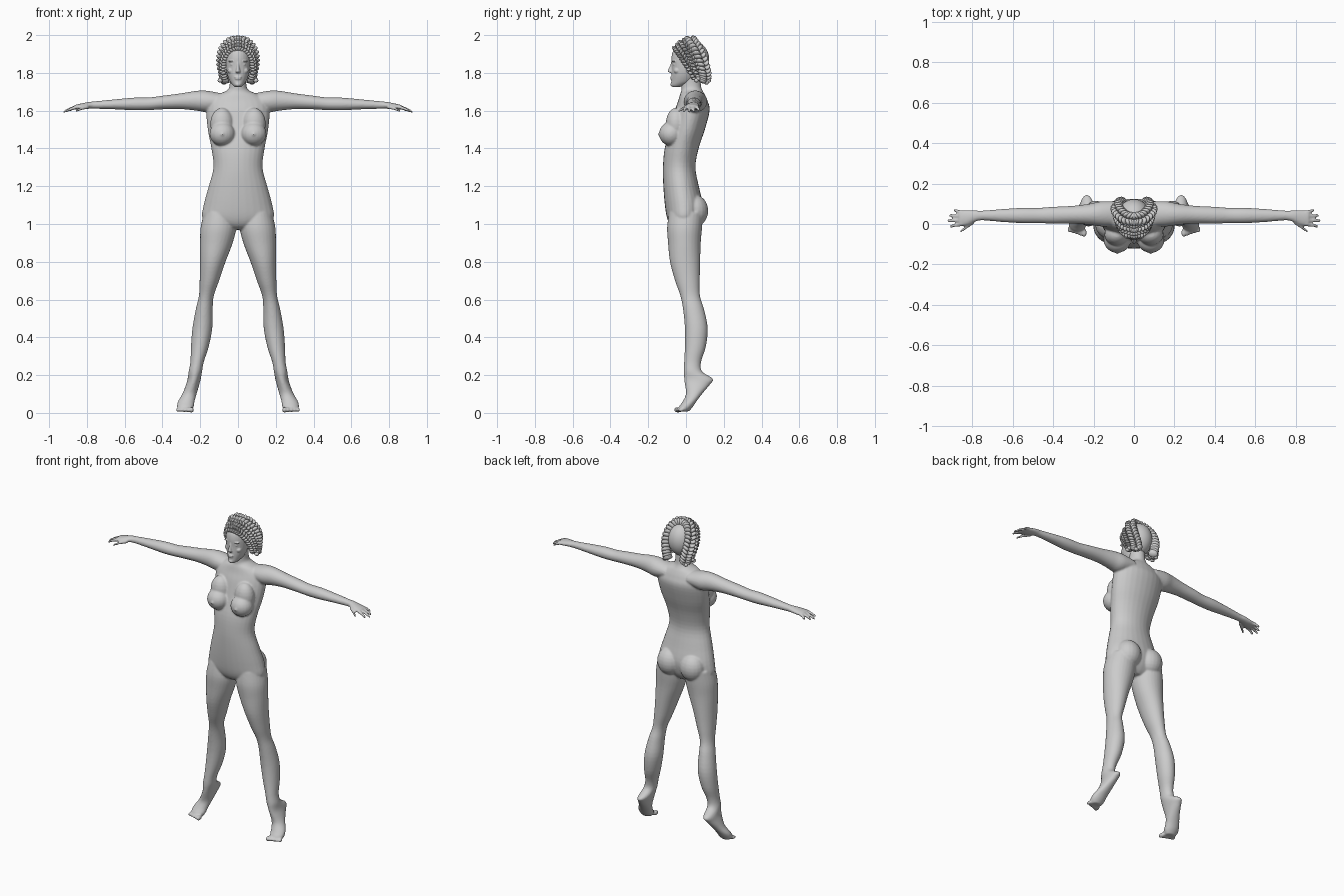
import bpy, bmesh, math
from mathutils import Matrix, Vector


def spline(pts, steps):
    """Catmull-Rom interpolation of equal-length tuples."""
    out = []
    for i in range(len(pts) - 1):
        p0, p1, p2, p3 = (pts[max(i - 1, 0)], pts[i], pts[i + 1], pts[min(i + 2, len(pts) - 1)])
        for k in range(steps):
            t = k / steps
            out.append(tuple(0.5 * (2 * b + (c - a) * t + (2 * a - 5 * b + 4 * c - d) * t * t
                                    + (3 * b - a - 3 * c + d) * t ** 3)
                             for a, b, c, d in zip(p0, p1, p2, p3)))
    return out + [tuple(pts[-1])]


def loft(bm, rings, axis='z', s=1, n=28, steps=4):
    """Closed oval loft; each ring is (position, a0, a1, b0, b1)."""
    loops = []
    for t, a0, a1, b0, b1 in spline(rings, steps):
        loop = []
        for k in range(n):
            w = 2 * math.pi * k / n
            a = (a0 + a1) / 2 + (a1 - a0) / 2 * math.cos(w)
            b = (b0 + b1) / 2 + (b1 - b0) / 2 * math.sin(w)
            loop.append(bm.verts.new((s * a, b, t) if axis == 'z' else (s * t, a, b)))
        loops.append(loop)
    for l0, l1 in zip(loops, loops[1:]):
        for k in range(n):
            bm.faces.new((l0[k], l0[(k + 1) % n], l1[(k + 1) % n], l1[k]))
    bm.faces.new(loops[0][::-1])
    bm.faces.new(loops[-1])


def ball(bm, c, r, rot=None, s=1, u=20, v=12):
    m = Matrix.Translation((s * c[0], c[1], c[2]))
    if rot:
        m = m @ rot
    bmesh.ops.create_uvsphere(bm, u_segments=u, v_segments=v, radius=1,
                              matrix=m @ Matrix.Diagonal((*r, 1)))


def finish(bm, name):
    bmesh.ops.recalc_face_normals(bm, faces=bm.faces)
    me = bpy.data.meshes.new(name)
    bm.to_mesh(me)
    bm.free()
    for p in me.polygons:
        p.use_smooth = True
    ob = bpy.data.objects.new(name, me)
    bpy.context.collection.objects.link(ob)
    return ob


def fuse(ob, voxel, passes):
    m = ob.modifiers.new("fuse", 'REMESH')
    m.mode, m.voxel_size, m.use_smooth_shade = 'VOXEL', voxel, True
    m = ob.modifiers.new("soften", 'SMOOTH')
    m.factor, m.iterations = 0.5, passes


# Torso and neck
body = bmesh.new()
loft(body, [(z, -x, x, y0, y1) for z, x, y0, y1 in [
    (1.80, .044, -.025, .075), (1.73, .045, -.025, .08), (1.705, .062, -.025, .088),
    (1.685, .11, -.032, .1), (1.65, .155, -.042, .115), (1.6, .168, -.06, .125),
    (1.5, .16, -.085, .1), (1.4, .141, -.113, .067), (1.3, .13, -.122, .05),
    (1.2, .155, -.12, .068), (1.1, .182, -.112, .09), (1.03, .188, -.1, .08),
    (.99, .13, -.08, .06), (.97, .05, -.05, .04)]])

for s in (1, -1):
    # Chest and buttocks
    ball(body, (.083, -.078, 1.477), (.068, .065, .064), s=s)
    ball(body, (.085, -.052, 1.53), (.062, .055, .085), s=s)
    ball(body, (.083, -.142, 1.475), (.009, .007, .009), s=s)
    ball(body, (.08, .045, 1.07), (.078, .073, .085), s=s)
    # Leg and tiptoe foot
    loft(body, [
        (1.06, .02, .18, -.09, .09), (.98, .01, .198, -.1, .085), (.9, .028, .201, -.095, .078),
        (.8, .066, .201, -.085, .075), (.7, .1, .203, -.058, .073), (.62, .128, .207, -.03, .074),
        (.55, .134, .223, -.016, .095), (.45, .136, .241, -.006, .115),
        (.35, .155, .249, -.006, .105), (.27, .181, .252, -.01, .08), (.22, .19, .261, -.012, .085),
        (.18, .197, .267, -.01, .143), (.15, .205, .275, -.006, .127), (.1, .219, .295, 0, .085),
        (.06, .23, .318, -.018, .055), (.03, .235, .323, -.038, .035),
        (.008, .25, .31, -.03, .015)], s=s)
    for k in range(5):
        r = .015 - .0015 * min(k, 3)
        ball(body, (.246 + k * .0185, -.043 + k * .004, .016), (r * .8, r * 1.5, r), s=s)
    # Arm and palm
    loft(body, [
        (.08, -.01, .11, 1.61, 1.69), (.16, -.012, .112, 1.592, 1.705),
        (.22, -.004, .1, 1.6, 1.705), (.3, .002, .09, 1.608, 1.692), (.4, .002, .085, 1.607, 1.679),
        (.47, .004, .08, 1.603, 1.67), (.55, .004, .08, 1.602, 1.669), (.65, .01, .074, 1.607, 1.66),
        (.75, .018, .066, 1.61, 1.65), (.79, .01, .068, 1.61, 1.646),
        (.83, -.008, .068, 1.606, 1.638), (.865, -.01, .066, 1.606, 1.63)], 'x', s)
    # Fingers and thumb: start x, y and end x, y, z
    for x0, y0, x1, y1, z1 in [(.85, 0, .912, -.012, 1.594), (.85, .019, .924, .016, 1.593),
                               (.85, .038, .915, .043, 1.595), (.85, .056, .892, .069, 1.6),
                               (.79, .012, .86, -.038, 1.598)]:
        rings = []
        for f, r in ((0, .011), (.5, .009), (.9, .0075), (1, .004)):
            y, z = y0 + (y1 - y0) * f, 1.62 + (z1 - 1.62) * f ** 1.5
            rings.append((x0 + (x1 - x0) * f, y - r, y + r, z - r, z + r))
        loft(body, rings, 'x', s, 12)
fuse(finish(body, "body"), .0055, 5)

# Head with facial features
head = bmesh.new()
ball(head, (0, .025, 1.875), (.074, .09, .085))
loft(head, [(z, -x, x, y0, y1) for z, x, y0, y1 in [
    (1.725, .016, -.07, -.035), (1.735, .028, -.079, 0), (1.755, .043, -.078, .04),
    (1.79, .057, -.077, .06), (1.83, .064, -.076, .07), (1.88, .066, -.077, .08),
    (1.92, .06, -.065, .08), (1.95, .04, -.03, .06)]])
loft(head, [(z, -x, x, y0, -.06) for z, x, y0 in [
    (1.798, .009, -.08), (1.806, .014, -.096), (1.815, .011, -.096),
    (1.84, .007, -.084), (1.86, .008, -.078)]], n=12)
ball(head, (0, -.075, 1.777), (.02, .009, .005))
ball(head, (0, -.074, 1.768), (.017, .01, .005))
ball(head, (0, -.07, 1.738), (.016, .013, .011))
for s in (1, -1):
    ball(head, (.03, -.062, 1.862), (.022, .012, .005), s=s)
    ball(head, (.028, -.061, 1.845), (.013, .009, .007), s=s)
    ball(head, (.038, -.047, 1.812), (.018, .018, .016), s=s)
    ball(head, (.066, .015, 1.825), (.008, .015, .026), s=s)
fuse(finish(head, "head"), .0035, 2)

# Smooth hair cap inside the braids
cap = bmesh.new()
ball(cap, (0, .04, 1.868), (.08, .083, .1), u=32, v=20)
finish(cap, "hair_cap")


# Braids: two rows of tilted flat beads following a path
def braid(name, path, r, count):
    bm = bmesh.new()
    pts = [Vector(p) for p in spline(path, 12)]
    for s in (1, -1):
        for k in range(count):
            f = k / (count - 1) * (len(pts) - 1.01)
            i = int(f)
            p = pts[i].lerp(pts[i + 1], f - i)
            t = (pts[i + 1] - pts[i]).normalized()
            p.x, t.x = p.x * s, t.x * s
            out = p - Vector((0, .03, 1.86))
            out = (out - t * out.dot(t)).normalized()
            side = out.cross(t)
            base = Matrix((t, side, out)).transposed().to_4x4()
            for q in (1, -1):
                rot = base @ Matrix.Rotation(q * .6, 4, 'Z')
                c = p + side * q * r * .48
                ball(bm, c, (r * .36, r * .62, r * .8), rot, u=12, v=8)
    finish(bm, name)


braid("front_braid", [(0, -.052, 1.937), (.042, -.042, 1.922), (.07, -.014, 1.88),
                      (.079, .018, 1.83), (.074, .05, 1.775)], .022, 15)
braid("middle_braid", [(0, -.02, 1.962), (.046, -.008, 1.948), (.078, .025, 1.895),
                       (.085, .052, 1.835), (.074, .075, 1.775)], .024, 15)
braid("crown_braid", [(0, .022, 1.97), (.042, .032, 1.963), (.076, .062, 1.918),
                      (.082, .088, 1.855), (.07, .1, 1.795), (.062, .098, 1.76)], .034, 17)

# Loose curls below the braids
curls = bmesh.new()
for s in (1, -1):
    for k in range(7):
        a = k * .75
        ball(curls, (.078 + .016 * math.cos(a), .055 + k * .009, 1.76 + .012 * math.sin(a)),
             (.014, .012, .011), s=s, u=12, v=8)
finish(curls, "curls")
